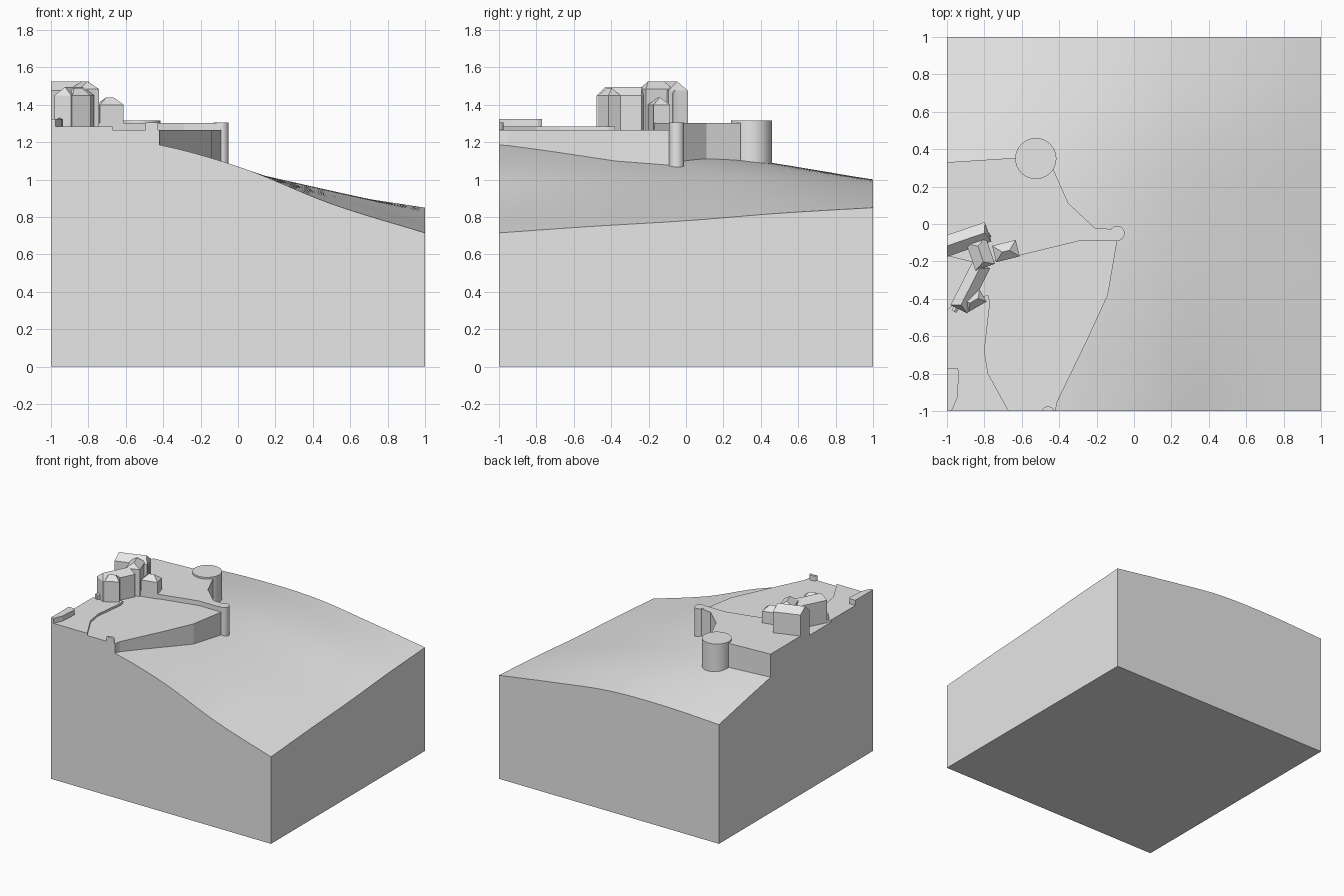
import bpy, bmesh, math
from mathutils import Vector, Matrix

cube = bpy.data.objects.get("Cube")
if cube:
    bpy.data.objects.remove(cube, do_unlink=True)

stone = bpy.data.materials.new("pale_grey")
stone.use_nodes = True
GREY = (0.8, 0.8, 0.8, 1)
stone.diffuse_color = GREY
stone.node_tree.nodes["Principled BSDF"].inputs["Base Color"].default_value = GREY


def finish(bm, name, smooth=False):
    """Trim the part to the block's left and front faces and make the object."""
    for co, no in (((-1, 0, 0), (-1, 0, 0)), ((0, -1, 0), (0, -1, 0))):
        cut = bmesh.ops.bisect_plane(bm, geom=bm.verts[:] + bm.edges[:] + bm.faces[:],
                                     plane_co=co, plane_no=no, clear_outer=True)
        rim = [e for e in cut["geom_cut"] if isinstance(e, bmesh.types.BMEdge) and e.is_boundary]
        if rim:
            bmesh.ops.holes_fill(bm, edges=rim)
    bmesh.ops.recalc_face_normals(bm, faces=bm.faces)
    mesh = bpy.data.meshes.new(name)
    bm.to_mesh(mesh)
    bm.free()
    mesh.materials.append(stone)
    ob = bpy.data.objects.new(name, mesh)
    bpy.context.collection.objects.link(ob)
    if smooth:
        bpy.ops.object.select_all(action="DESELECT")
        ob.select_set(True)
        bpy.context.view_layer.objects.active = ob
        bpy.ops.object.shade_smooth_by_angle(angle=math.radians(30))
    return ob


def prism(name, outline, z0, z1, smooth=False):
    bm = bmesh.new()
    base = bm.faces.new([bm.verts.new((x, y, z0)) for x, y in outline])
    top = bmesh.ops.extrude_face_region(bm, geom=[base])
    bmesh.ops.translate(bm, vec=(0, 0, z1 - z0),
                        verts=[v for v in top["geom"] if isinstance(v, bmesh.types.BMVert)])
    if not any(f.normal.z < -0.9 or f.calc_center_median().z == z0 for f in bm.faces):
        bm.faces.new([v for v in bm.verts if v.co.z == z0])
    finish(bm, name, smooth)


def round_tower(name, x, y, r, z0, z1):
    ring = [(x + r * math.cos(i * math.tau / 32), y + r * math.sin(i * math.tau / 32))
            for i in range(32)]
    prism(name, ring, z0, z1, True)


def house(name, x, y, length, width, angle, base, eave, ridge, hip):
    """Rectangular walls under a hipped roof, ridge along the length."""
    bm = bmesh.new()
    a, b = length / 2, width / 2
    corners = [(-a, -b), (a, -b), (a, b), (-a, b)]
    low = [bm.verts.new((p, q, base)) for p, q in corners]
    top = [bm.verts.new((p, q, eave)) for p, q in corners]
    w, e = (bm.verts.new((s * (a - hip), 0, ridge)) for s in (-1, 1))
    bm.faces.new(low)
    for i in range(4):
        j = (i + 1) % 4
        bm.faces.new((low[i], low[j], top[j], top[i]))
    for face in ((top[0], top[1], e, w), (top[1], top[2], e),
                 (top[2], top[3], w, e), (top[3], top[0], w)):
        bm.faces.new(face)
    bm.transform(Matrix.Translation((x, y, 0)) @ Matrix.Rotation(math.radians(angle), 4, "Z"))
    finish(bm, name)


# Hillside block: heights on a coarse grid, smoothly interpolated
HEIGHTS = [
    (1.23, 1.20, 1.07, 0.87, 0.715),
    (1.20, 1.18, 1.065, 0.90, 0.75),
    (1.17, 1.14, 1.055, 0.92, 0.78),
    (1.08, 1.08, 1.04, 0.94, 0.82),
    (0.98, 1.00, 0.99, 0.925, 0.85),
]


def spline(vals, t):
    p = [2 * vals[0] - vals[1], *vals, 2 * vals[-1] - vals[-2]]
    i = min(int(t), len(vals) - 2)
    f = t - i
    a, b, c, d = p[i:i + 4]
    return b + f * ((c - a) + f * ((2 * a - 5 * b + 4 * c - d) + f * (3 * b - a - 3 * c + d))) / 2


bm = bmesh.new()
bmesh.ops.create_grid(bm, x_segments=24, y_segments=24, size=1)
for v in bm.verts:
    v.co.z = spline([spline(row, (v.co.x + 1) * 2) for row in HEIGHTS], (v.co.y + 1) * 2)
rim = [e for e in bm.edges if e.is_boundary]
skirt = bmesh.ops.extrude_edge_only(bm, edges=rim)["geom"]
for v in skirt:
    if isinstance(v, bmesh.types.BMVert):
        v.co.z = 0
bmesh.ops.holes_fill(bm, edges=[e for e in skirt if isinstance(e, bmesh.types.BMEdge)])
finish(bm, "hillside", True)

# Fortified platform and its raised terraces
north = [(-0.09, -0.09), (-0.09, -0.03), (-0.21, -0.02), (-0.35, 0.11), (-0.43, 0.29),
         (-0.53, 0.36), (-1, 0.33)]
prism("courtyard", north + [(-1, -1), (-0.42, -1), (-0.41, -0.95), (-0.25, -0.62),
                            (-0.14, -0.38)], 1.03, 1.265)
prism("north_terrace", north + [(-1, -0.17), (-0.88, -0.2), (-0.75, -0.2), (-0.62, -0.17),
                                (-0.29, -0.09)], 1.03, 1.303)
prism("south_terrace", [(-1, -1), (-0.67, -1), (-0.78, -0.8), (-0.8, -0.68), (-0.77, -0.42),
                        (-0.78, -0.38), (-0.97, -0.43), (-1, -0.46)], 1.1, 1.283)
prism("corner_parapet", [(-1, -1), (-0.975, -1), (-0.945, -0.93), (-0.935, -0.79),
                         (-0.945, -0.77), (-1, -0.77)], 1.2, 1.325)

# Round towers along the wall
round_tower("large_tower", -0.525, 0.35, 0.11, 1.0, 1.317)
round_tower("east_turret", -0.09, -0.05, 0.04, 1.0, 1.305)
round_tower("south_turret", -0.46, -1.01, 0.035, 1.1, 1.305)

# Buildings
house("north_hall", -0.95, -0.1, 0.36, 0.11, 19, 1.2, 1.475, 1.525, 0.02)
house("hall_link", -0.795, -0.07, 0.06, 0.025, 25, 1.2, 1.46, 1.48, 0)
house("keep", -0.82, -0.16, 0.15, 0.11, -71, 1.2, 1.485, 1.525, 0.03)
house("east_annex", -0.685, -0.145, 0.13, 0.09, 14, 1.2, 1.4, 1.44, 0.045)
house("chapel", -0.875, -0.335, 0.27, 0.1, 63, 1.2, 1.45, 1.495, 0.025)
house("chapel_wing", -0.855, -0.41, 0.11, 0.075, 30, 1.2, 1.45, 1.49, 0.03)
house("chapel_buttress", -0.955, -0.455, 0.03, 0.03, 63, 1.2, 1.32, 1.33, 0)
